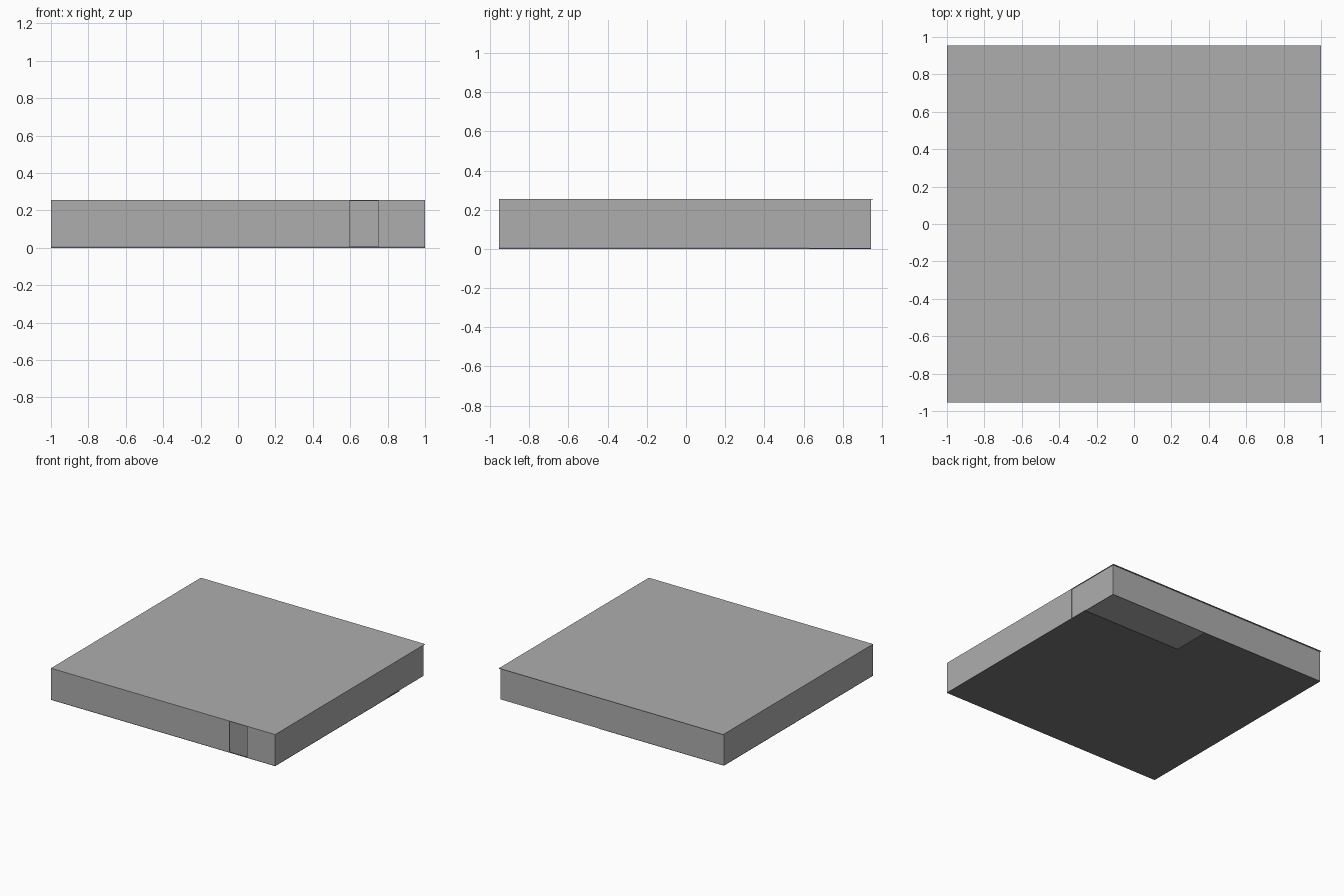
import bpy

if "Cube" in bpy.data.objects:
    bpy.data.objects.remove(bpy.data.objects["Cube"])


def material(name, v):
    m = bpy.data.materials.new(name)
    m.diffuse_color = (v, v, v, 1)
    m.use_nodes = True
    m.node_tree.nodes["Principled BSDF"].inputs["Base Color"].default_value = m.diffuse_color
    return m


grey = material("light grey", 0.42)
dark = material("dark grey", 0.19)


def box(name, x, y, z, mat):
    """Axis-aligned box from (min, max) ranges."""
    bpy.ops.mesh.primitive_cube_add(
        size=1, location=[(a + b) / 2 for a, b in (x, y, z)])
    ob = bpy.context.object
    ob.name = name
    ob.scale = [b - a for a, b in (x, y, z)]
    bpy.ops.object.transform_apply(location=False, rotation=False, scale=True)
    ob.data.materials.append(mat)
    return ob


X, Y, H = 1.0, 0.955, 0.255   # half width, half depth, height
T = 0.005                     # wall thickness
F = 0.006                     # floor thickness
R = H - 0.004                 # underside of ceiling
wall_z = (F, R)

# ceiling slab
box("ceiling", (-X, X), (-Y, Y), (R, H), grey)

# floor with an open stairwell in the back right corner
box("floor_main", (-X, X), (-Y, 0.63), (0, F), dark)
box("floor_back_left", (-X, 0.11), (0.63, 0.945), (0, F), dark)

# front wall either side of the open doorway
box("front_wall_left", (-X, 0.595), (-Y, -Y + T), wall_z, grey)
box("front_wall_right", (0.75, X), (-Y, -Y + T), wall_z, grey)

# side walls, the right one stepping in slightly near the back
box("left_wall", (-X, -X + T), (-Y + T, 0.94), wall_z, grey)
box("right_wall_front", (X - T, X), (-Y + T, 0.475), wall_z, grey)
box("right_wall_back", (X - 2 * T, X - T), (0.475, 0.94), (0.002, R), grey)

# back wall, set in under the ceiling edge
box("back_wall", (-X, X - T), (0.94, 0.945), (0.002, R), grey)
